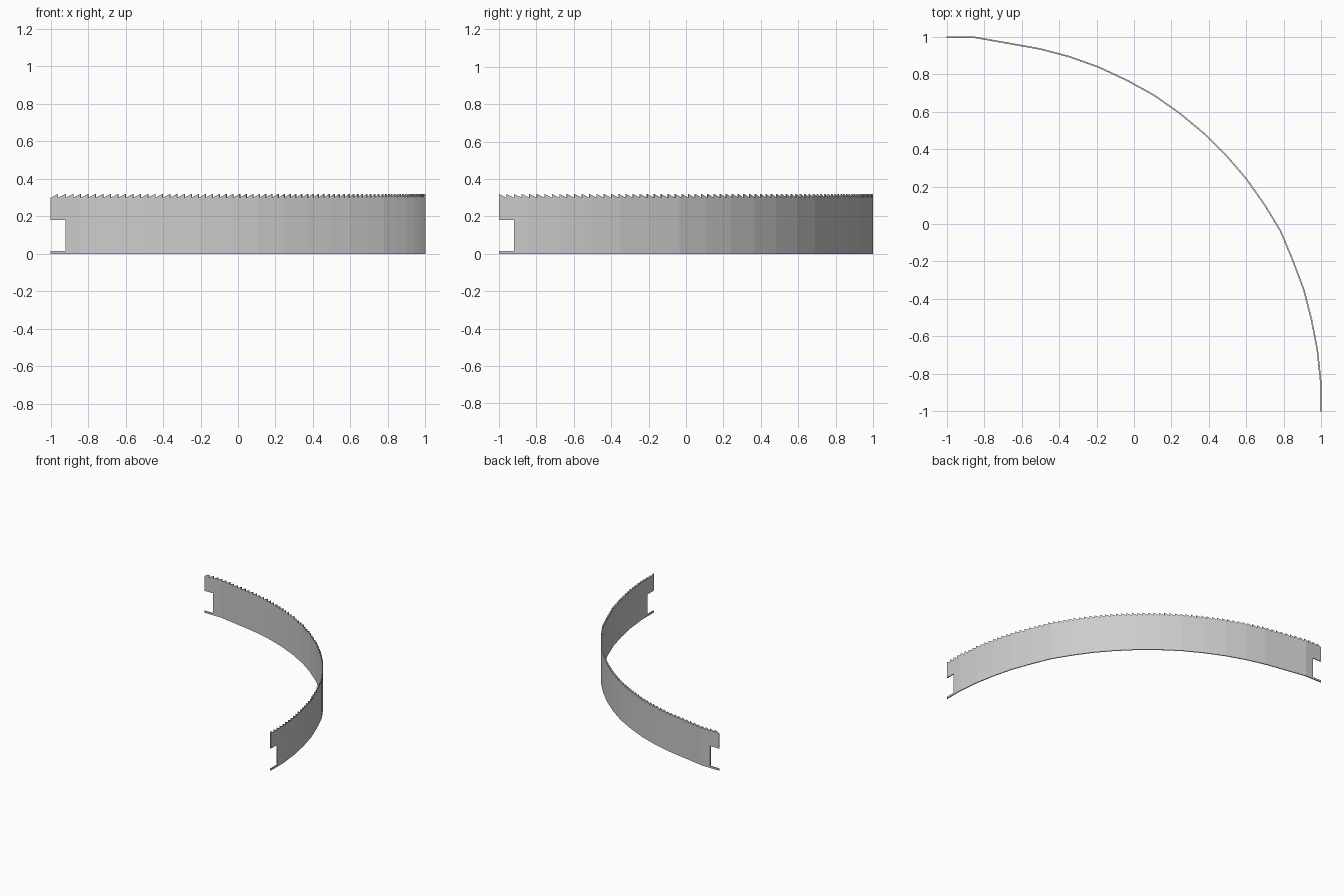
import bpy, bmesh
from mathutils import Vector

if "Cube" in bpy.data.objects:
    bpy.data.objects.remove(bpy.data.objects["Cube"])

THICK, BASE, TIP, TEETH = 0.008, 0.30, 0.32, 78
NOTCH, LOW, HIGH = 0.08, 0.015, 0.18

# plan of the curved strip, outer side
PATH = [Vector(p) for p in [
    (-1, 1), (-0.85, 1), (-0.68, 0.97), (-0.5, 0.938), (-0.345, 0.897), (-0.19, 0.842),
    (-0.035, 0.77), (0.11, 0.69), (0.245, 0.595), (0.38, 0.483), (0.5, 0.363),
    (0.605, 0.24), (0.7, 0.105), (0.785, -0.035), (0.85, -0.19), (0.91, -0.35),
    (0.95, -0.505), (0.982, -0.67), (1, -0.84), (1, -1)]]
DIST = [0.0]
for a, b in zip(PATH, PATH[1:]):
    DIST.append(DIST[-1] + (b - a).length)
TOTAL = DIST[-1]


def at(s):
    """Point on the plan at distance s."""
    for i in range(len(PATH) - 1):
        if s <= DIST[i + 1] or i == len(PATH) - 2:
            return PATH[i].lerp(PATH[i + 1], (s - DIST[i]) / (DIST[i + 1] - DIST[i]))


def inner(s):
    t = (at(min(s + 0.001, TOTAL)) - at(max(s - 0.001, 0))).normalized()
    return at(s) + Vector((t.y, -t.x)) * THICK


bm = bmesh.new()
cache = {}


def vert(s, z, side):
    key = (round(s, 5), round(z, 5), side)
    if key not in cache:
        p = inner(s) if side else at(s)
        cache[key] = bm.verts.new((p.x, p.y, z))
    return cache[key]


# columns: plan corners, tooth boundaries and notch ends
pitch = TOTAL / TEETH
raw = sorted(DIST + [i * pitch for i in range(TEETH + 1)] + [NOTCH, TOTAL - NOTCH])
cols = [raw[0]]
for s in raw[1:]:
    if s - cols[-1] > 1e-4:
        cols.append(s)

edges = {}
for s0, s1 in zip(cols, cols[1:]):
    mid = (s0 + s1) / 2
    start = int(mid / pitch) * pitch
    top0, top1 = [BASE + (TIP - BASE) * max(0, min(1, (s - start) / pitch)) for s in (s0, s1)]
    end = mid < NOTCH or mid > TOTAL - NOTCH
    for lo, hi0, hi1 in [(0, LOW, LOW), (LOW, HIGH, HIGH), (HIGH, BASE, BASE), (BASE, top0, top1)]:
        if end and lo == LOW:
            continue
        ring = [(s0, lo), (s1, lo), (s1, hi1)]
        if hi0 - lo > 1e-4:
            ring.append((s0, hi0))
        bm.faces.new([vert(s, z, 0) for s, z in reversed(ring)])
        bm.faces.new([vert(s, z, 1) for s, z in ring])
        for a, b in zip(ring, ring[1:] + ring[:1]):
            key = tuple(sorted((round(s, 5), round(z, 5)) for s, z in (a, b)))
            edges.setdefault(key, []).append((a, b))

# rim faces along every open outline edge
for uses in edges.values():
    if len(uses) == 1:
        a, b = uses[0]
        bm.faces.new([vert(*b, 1), vert(*a, 1), vert(*a, 0), vert(*b, 0)])

bmesh.ops.recalc_face_normals(bm, faces=bm.faces)
mesh = bpy.data.meshes.new("toothed_curved_strip")
bm.to_mesh(mesh)
bm.free()
bpy.context.collection.objects.link(bpy.data.objects.new("toothed_curved_strip", mesh))
